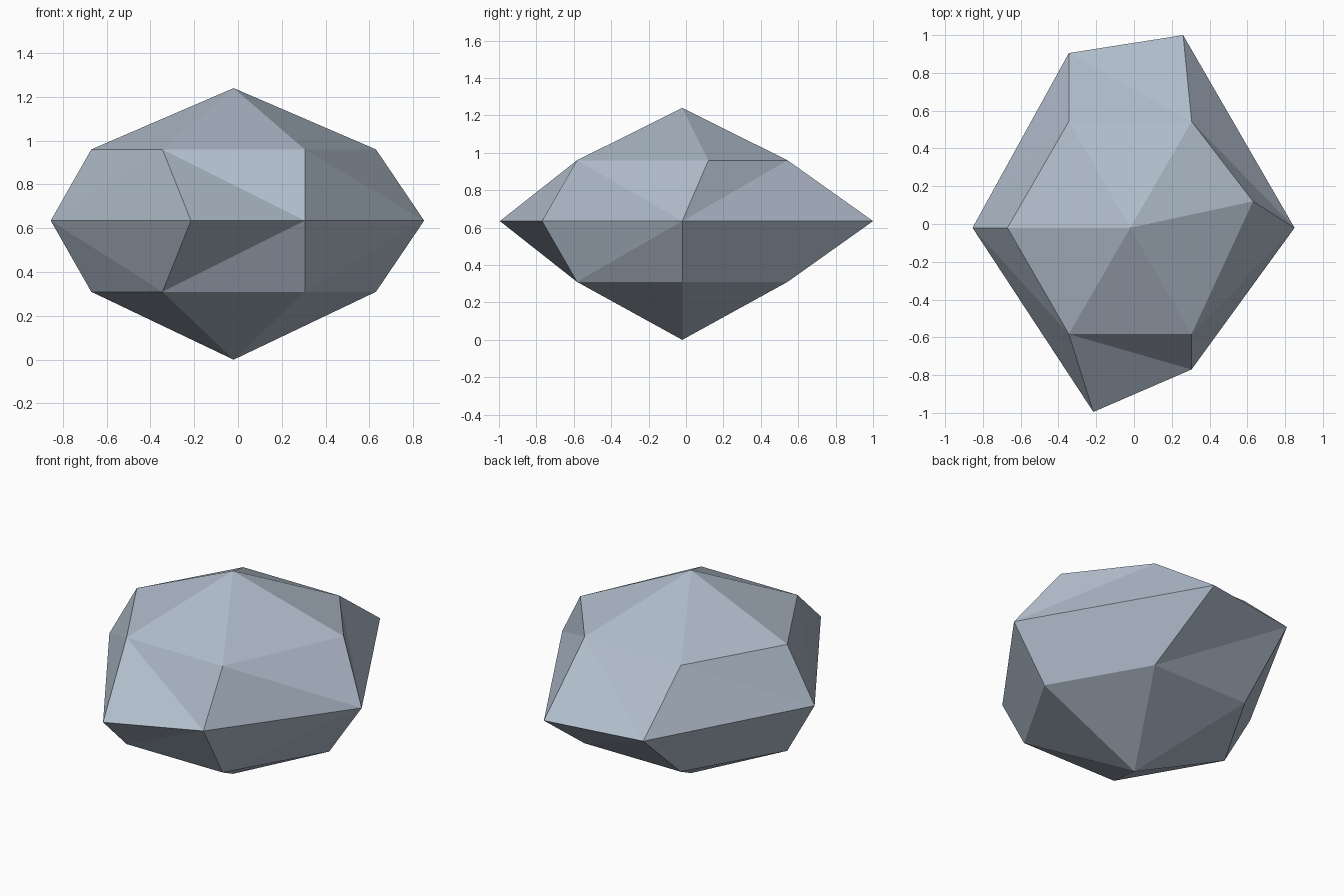
import bpy, bmesh, math

if "Cube" in bpy.data.objects:
    bpy.data.objects.remove(bpy.data.objects["Cube"])

# Stone colour
stone = bpy.data.materials.new("blue grey stone")
stone.diffuse_color = (0.43, 0.50, 0.59, 1)
stone.use_nodes = True
stone.node_tree.nodes["Principled BSDF"].inputs["Base Color"].default_value = stone.diffuse_color

CX = CY = -0.02
SIDES = 6


def hexagon(radius, z):
    """Regular ring of points, starting at the left and going round past the front."""
    return [(CX + radius * math.cos(math.pi + i * math.tau / SIDES),
             CY + radius * math.sin(math.pi + i * math.tau / SIDES), z)
            for i in range(SIDES)]


# Rings of the rock: regular above and below, irregular girdle between
upper = hexagon(0.65, 0.96)
upper[3] = (0.63, 0.12, 0.96)          # one knocked-back corner
lower = hexagon(0.65, 0.31)
girdle = [(x, y, 0.635) for x, y in
          [(-0.855, -0.02), (-0.215, -0.995), (0.305, -0.77),
           (0.85, -0.02), (0.26, 1.0), (-0.345, 0.905)]]

bm = bmesh.new()
up, mid, low = [[bm.verts.new(p) for p in ring] for ring in (upper, girdle, lower)]
top = bm.verts.new((CX, CY, 1.24))
bottom = bm.verts.new((CX, CY, 0))

# Each band is split along the creases seen on the rock
for i in range(SIDES):
    j = (i + 1) % SIDES
    for ring, tip in ((up, top), (low, bottom)):
        bm.faces.new((ring[i], ring[j], tip))
        if i in (0, 3):
            tris = ((mid[i], mid[j], ring[j]), (mid[i], ring[j], ring[i]))
        else:
            tris = ((mid[i], mid[j], ring[i]), (mid[j], ring[j], ring[i]))
        for tri in tris:
            bm.faces.new(tri)
bmesh.ops.recalc_face_normals(bm, faces=bm.faces)

# Rock object, flat shaded
mesh = bpy.data.meshes.new("rock")
bm.to_mesh(mesh)
bm.free()
mesh.materials.append(stone)
rock = bpy.data.objects.new("rock", mesh)
bpy.context.collection.objects.link(rock)
